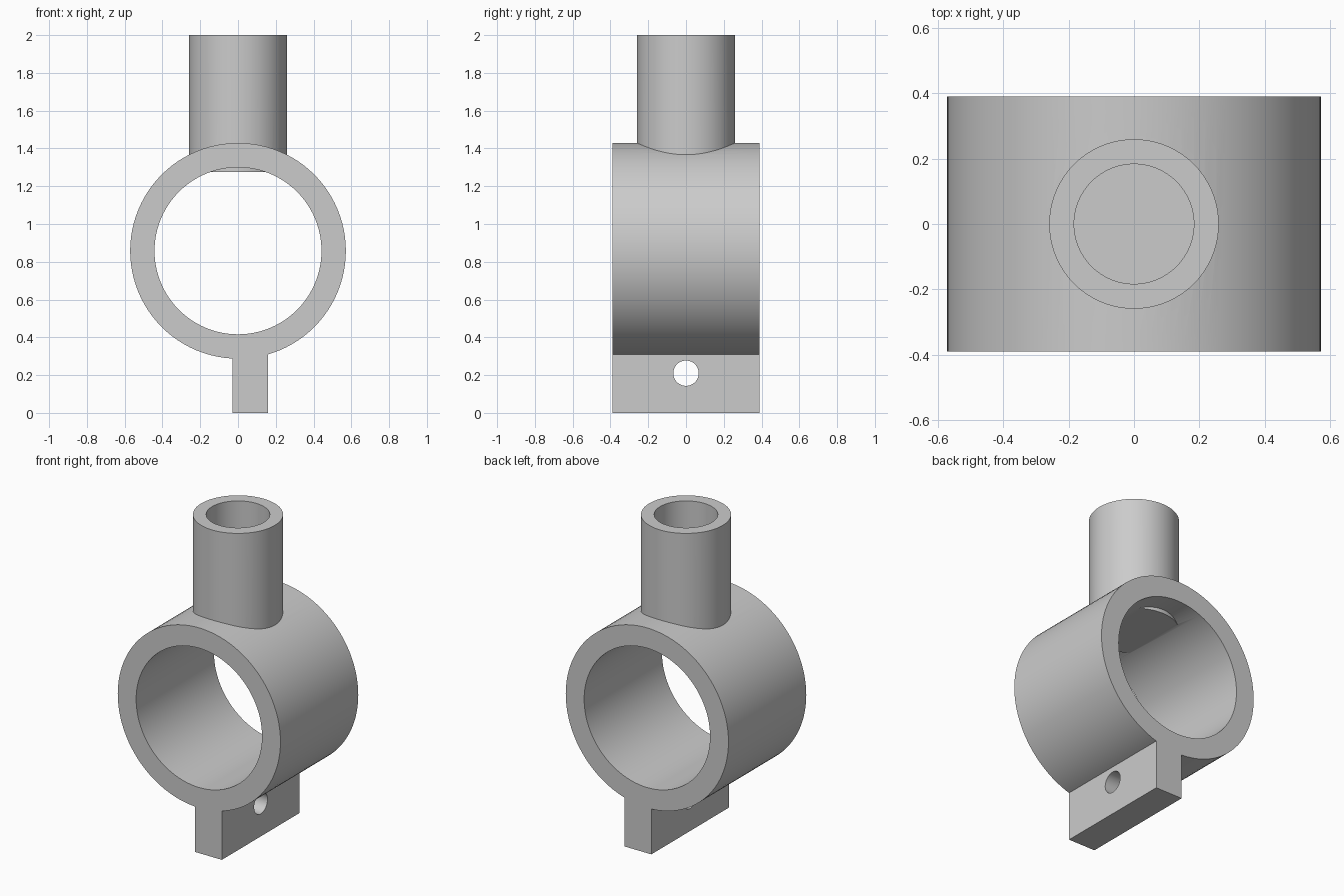
import bpy
from math import pi

cube = bpy.data.objects.get("Cube")
if cube:
    bpy.data.objects.remove(cube, do_unlink=True)

grey = bpy.data.materials.new("light_grey")
grey.use_nodes = True
colour = (0.6, 0.6, 0.6, 1)
grey.diffuse_color = colour
grey.node_tree.nodes["Principled BSDF"].inputs["Base Color"].default_value = colour

RING_Z, RING_R, BORE_R, HALF_Y = 0.858, 0.571, 0.442, 0.39


def cylinder(name, radius, depth, location, rotation=(0, 0, 0), sides=96):
    bpy.ops.mesh.primitive_cylinder_add(vertices=sides, radius=radius, depth=depth,
                                        location=location, rotation=rotation)
    ob = bpy.context.object
    ob.name = name
    ob.data.materials.append(grey)
    return ob


def upright(name, radius, bottom, top):
    return cylinder(name, radius, top - bottom, (0, 0, (bottom + top) / 2))


def boolean(target, tool, operation):
    mod = target.modifiers.new(operation.title(), 'BOOLEAN')
    mod.operation, mod.object, mod.solver = operation, tool, 'EXACT'
    bpy.context.view_layer.objects.active = target
    bpy.ops.object.modifier_apply(modifier=mod.name)
    bpy.data.objects.remove(tool, do_unlink=True)


# Clamp ring lying along y, with its clamping tab below
clamp = cylinder("clamp_ring", RING_R, 2 * HALF_Y, (0, 0, RING_Z), (pi / 2, 0, 0))
bpy.ops.mesh.primitive_cube_add(size=1, location=(0.065, 0, 0.2))
tab = bpy.context.object
tab.name = "clamp_tab"
tab.dimensions = (0.19, 2 * HALF_Y, 0.4)
tab.data.materials.append(grey)
boolean(clamp, tab, 'UNION')
boolean(clamp, cylinder("ring_bore", BORE_R, 1, (0, 0, RING_Z), (pi / 2, 0, 0)), 'DIFFERENCE')

# Bolt hole through the tab
boolean(clamp, cylinder("bolt_hole", 0.067, 1, (0.065, 0, 0.21), (0, pi / 2, 0), 48), 'DIFFERENCE')

# Socket tube, its foot reaching slightly into the ring
boolean(clamp, upright("socket_tube", 0.259, 1.275, 2), 'UNION')
boolean(clamp, upright("socket_bore", 0.183, 1.43, 2.2), 'DIFFERENCE')

# Smooth curved walls with crisp rims
bpy.ops.object.select_all(action='DESELECT')
clamp.select_set(True)
bpy.context.view_layer.objects.active = clamp
bpy.ops.object.shade_smooth_by_angle(angle=pi / 6)
